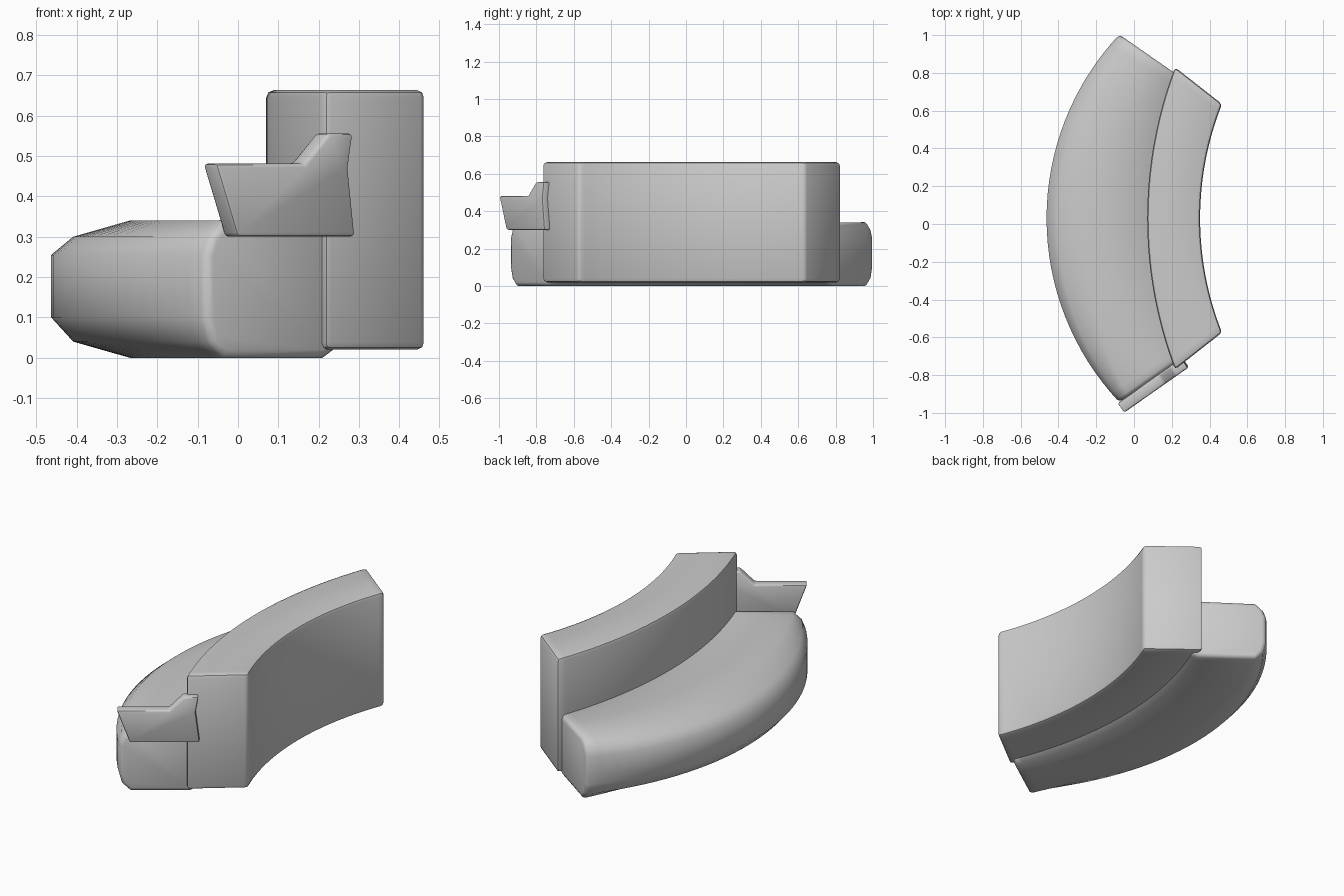
import bpy, bmesh, math
from mathutils import Vector

if "Cube" in bpy.data.objects:
    bpy.data.objects.remove(bpy.data.objects["Cube"])

YC = 0.03   # symmetry line of the curved body
N = 32      # steps along the curve


def arc(x_mid, x_end, half, t):
    """Point on a circular arc bulging toward -x, t from -1 to 1."""
    sag = x_end - x_mid
    a = 2 * math.atan(sag / half)
    return Vector((x_mid + sag * (1 - math.cos(a * t)) / (1 - math.cos(a)),
                   YC + half * math.sin(a * t) / math.sin(a), 0))


def loft(name, rings, end_bevel=0.0, bevel=0.0, angle=40):
    """Skin closed rings, cap both ends, round the edges."""
    bm = bmesh.new()
    vs = [[bm.verts.new(p) for p in r] for r in rings]
    k = len(rings[0])
    for a, b in zip(vs, vs[1:]):
        for i in range(k):
            j = (i + 1) % k
            bm.faces.new((a[i], a[j], b[j], b[i]))
    caps = [bm.faces.new(vs[0]), bm.faces.new(vs[-1])]
    bmesh.ops.recalc_face_normals(bm, faces=bm.faces)
    if end_bevel:
        edges = list({e for f in caps for e in f.edges})
        bmesh.ops.bevel(bm, geom=edges, offset=end_bevel, segments=2,
                        profile=0.5, affect='EDGES', clamp_overlap=True)
    if bevel:
        edges = [e for e in bm.edges if e.calc_face_angle(0) > math.radians(25)]
        bmesh.ops.bevel(bm, geom=edges, offset=bevel, segments=2,
                        profile=0.5, affect='EDGES', clamp_overlap=True)
    me = bpy.data.meshes.new(name)
    bm.to_mesh(me)
    bm.free()
    ob = bpy.data.objects.new(name, me)
    bpy.context.collection.objects.link(ob)
    bpy.context.view_layer.objects.active = ob
    ob.select_set(True)
    bpy.ops.object.shade_smooth_by_angle(angle=math.radians(angle))
    ob.select_set(False)
    return ob


steps = [-1 + 2 * i / N for i in range(N + 1)]

# Seat: rounded front nose that is deep in the middle and tight at the ends
H = 0.34
rings = []
for t in steps:
    f = arc(-0.463, -0.078, 0.973, t)
    b = arc(0.10, 0.25, 0.745, t)
    d = (b - f).normalized()
    r = 0.055 + 0.14 * (1 - t * t)
    front = [(0.0, 0.10), (0.0, 0.255), (0.28 * r, 0.30), (r, H)]
    ring = [f + d * x + Vector((0, 0, z)) for x, z in front]
    back = [(0.03, H), (0.0, H - 0.03), (0.0, 0.025), (0.04, 0.0)]
    ring += [b - d * x + Vector((0, 0, z)) for x, z in back]
    ring += [f + d * x + Vector((0, 0, z)) for x, z in [(r, 0.0), (0.28 * r, 0.04)]]
    rings.append(ring)
loft("seat", rings, end_bevel=0.02, angle=52)

# Backrest: tall curved slab
rings = []
for t in steps:
    f = arc(0.07, 0.217, 0.80, t)
    b = arc(0.35, 0.466, 0.605, t)
    rings.append([p + Vector((0, 0, z)) for p, z in
                  ((f, 0.02), (f, 0.663), (b, 0.663), (b, 0.02))])
loft("backrest", rings, bevel=0.018)

# Armrest: slanted profile swept across its thickness, on one end only
profile = [(-0.054, 0.481), (0.165, 0.481), (0.225, 0.556), (0.287, 0.556),
           (0.275, 0.47), (0.292, 0.30), (0.0, 0.30)]
slope = 0.235 / 0.335
outer = [Vector((x, -1.0 + (x + 0.054) * slope, z)) for x, z in profile]
inner = [p + Vector((-0.035, 0.05, 0)) for p in outer]
loft("armrest", [outer, inner], bevel=0.01)
